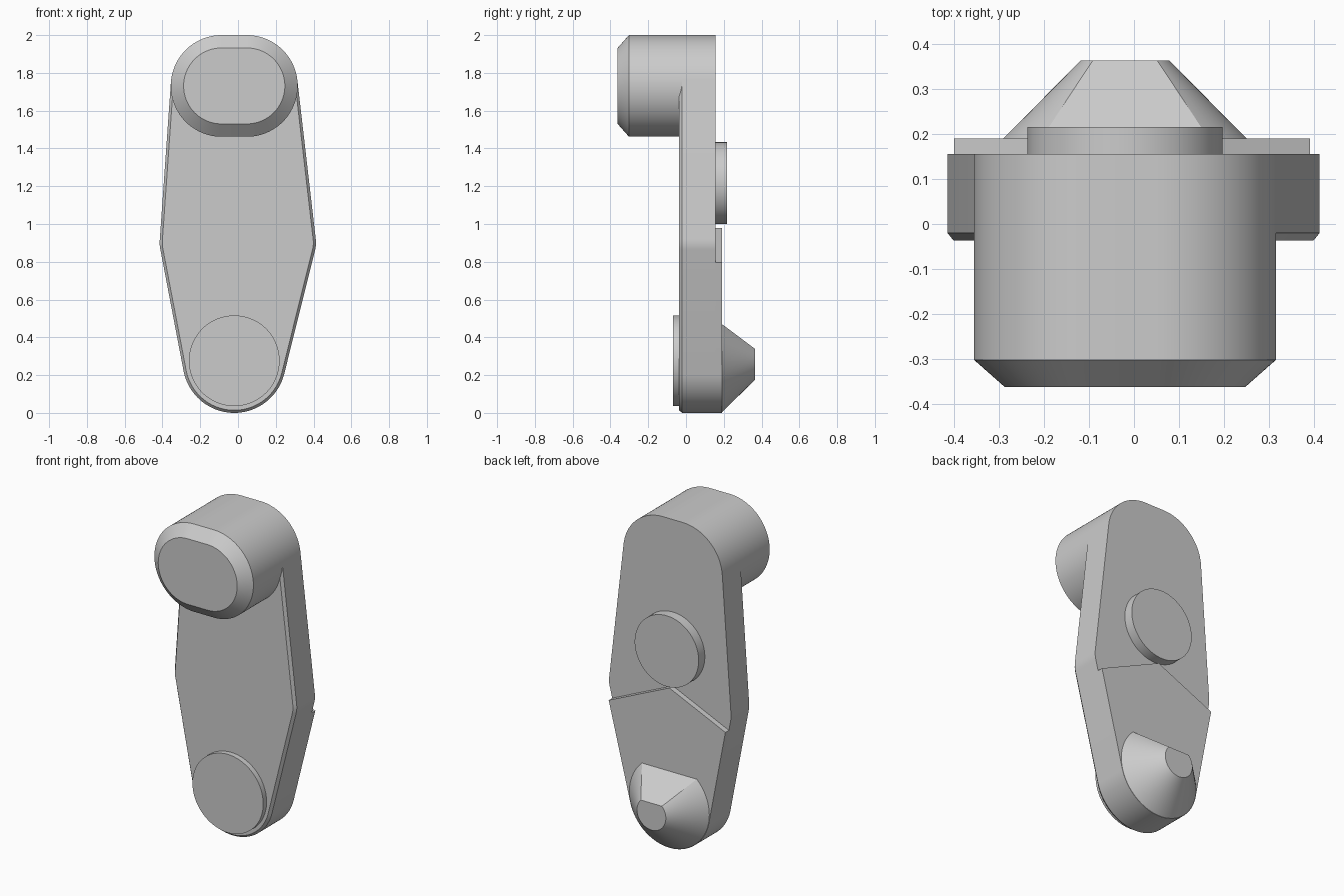
import bpy, bmesh
from math import sin, cos, pi, radians
from mathutils import Vector
from mathutils.geometry import convex_hull_2d

if "Cube" in bpy.data.objects:
    bpy.data.objects.remove(bpy.data.objects["Cube"])

CX = -0.02   # shared centre line of the discs


def loft(name, circles, levels, cuts=()):
    """Hull around circles (x, z, r), lofted through (y, inset) levels, trimmed by planes."""
    n = 96
    samples = [(x, z, r, 2 * pi * i / n) for x, z, r in circles for i in range(n)]
    hull = convex_hull_2d([(x + r * cos(a), z + r * sin(a)) for x, z, r, a in samples])
    outline = [samples[i] for i in hull]
    bm = bmesh.new()
    rings = [[bm.verts.new((x + (r - d) * cos(a), y, z + (r - d) * sin(a)))
              for x, z, r, a in outline] for y, d in levels]
    m = len(outline)
    for lo, hi in zip(rings, rings[1:]):
        for i in range(m):
            j = (i + 1) % m
            bm.faces.new((lo[i], lo[j], hi[j], hi[i]))
    bm.faces.new(rings[0])
    bm.faces.new(rings[-1])
    for co, no in cuts:
        res = bmesh.ops.bisect_plane(bm, geom=bm.verts[:] + bm.edges[:] + bm.faces[:],
                                     plane_co=Vector(co), plane_no=Vector(no).normalized(),
                                     clear_outer=True)
        edges = [e for e in res["geom_cut"] if isinstance(e, bmesh.types.BMEdge)]
        bmesh.ops.holes_fill(bm, edges=edges, sides=0)
    bmesh.ops.recalc_face_normals(bm, faces=bm.faces[:])
    me = bpy.data.meshes.new(name)
    bm.to_mesh(me)
    bm.free()
    ob = bpy.data.objects.new(name, me)
    bpy.context.collection.objects.link(ob)
    bpy.ops.object.select_all(action='DESELECT')
    ob.select_set(True)
    bpy.context.view_layer.objects.active = ob
    bpy.ops.object.shade_smooth_by_angle(angle=radians(30))
    return ob


# outlines
top = [(-0.087, 1.731, 0.269), (0.047, 1.731, 0.269)]
bottom = [(CX, 0.273, 0.273)]
sides = [(-0.265, 0.90, 0.15), (0.263, 0.90, 0.15)]

# main plate with a small front chamfer
loft("arm_plate", top + sides + bottom, [(-0.037, 0.014), (-0.02, 0), (0.156, 0)])

# raised lower back panel with a peaked upper edge
peak = (CX, 0.17, 0.98)
loft("lower_back_panel", sides + bottom, [(0.156, 0), (0.19, 0)],
     [(peak, (s * 0.18, 0, 0.40)) for s in (-1, 1)])

# oblong boss at the top with a chamfered front
loft("upper_boss", top, [(-0.362, 0.068), (-0.302, 0), (0.156, 0)])

# thin round pads, front and back
loft("front_pad", [(CX, 0.276, 0.24)], [(-0.07, 0), (-0.03, 0)])
loft("back_pad", [(CX, 1.216, 0.217)], [(0.15, 0), (0.216, 0)])

# cone on the lower back with a sloped flat on top
loft("cone_stud", bottom, [(0.188, 0), (0.364, 0.175)],
     [((0, 0.19, 0.47), (0, 0.13, 0.174))])
